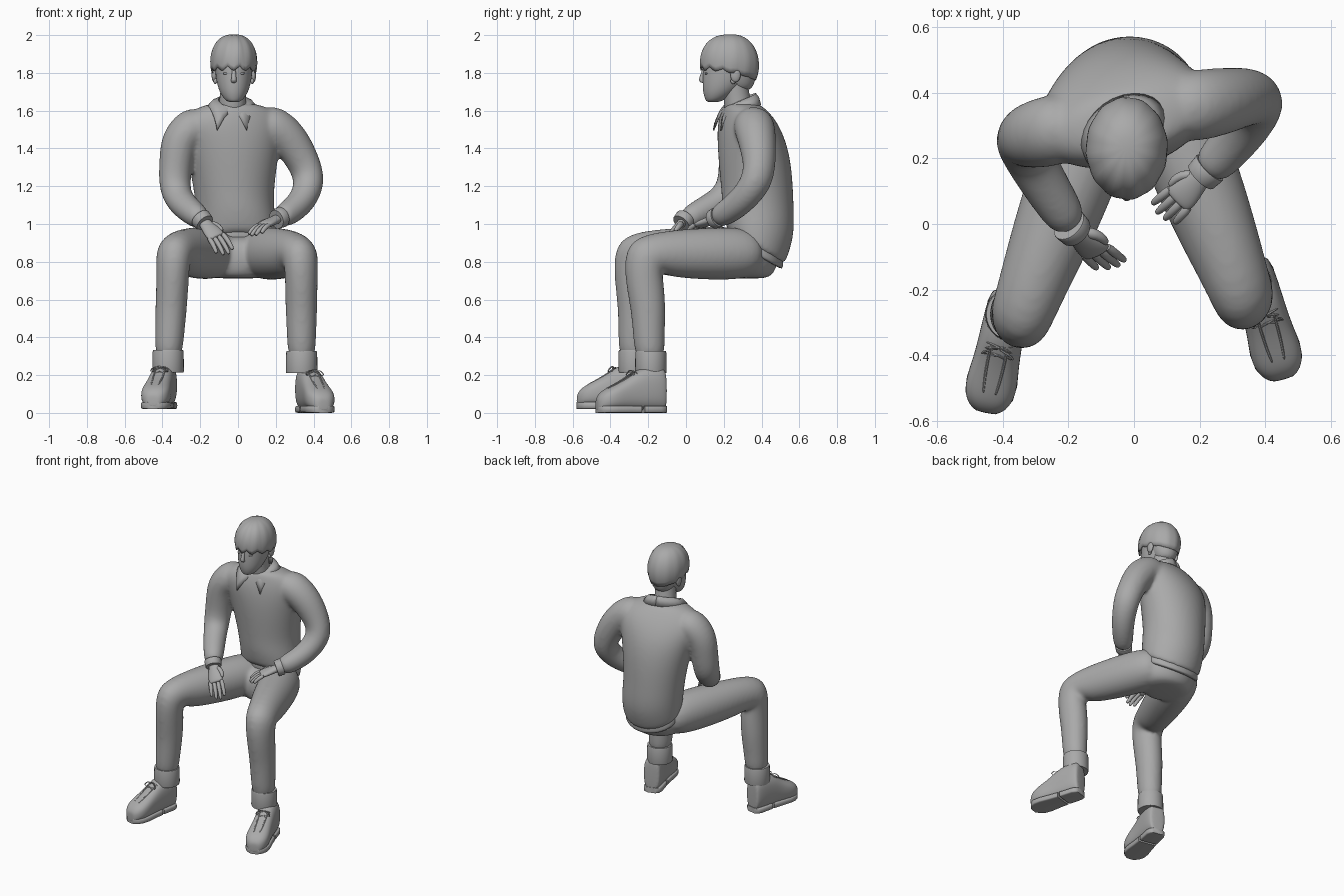
import bpy, bmesh, math
from mathutils import Vector as V

if "Cube" in bpy.data.objects:
    bpy.data.objects.remove(bpy.data.objects["Cube"])

clay = bpy.data.materials.new("plain grey")
clay.use_nodes = True
clay.diffuse_color = (0.4, 0.4, 0.4, 1)
clay.node_tree.nodes["Principled BSDF"].inputs["Base Color"].default_value = (0.4, 0.4, 0.4, 1)
X, Y, Z = V((1, 0, 0)), V((0, 1, 0)), V((0, 0, 1))


def finish(name, bm, sub=0, thick=0, angle=50):
    """Turn a bmesh into a smooth, coloured object."""
    bmesh.ops.recalc_face_normals(bm, faces=bm.faces)
    me = bpy.data.meshes.new(name)
    bm.to_mesh(me)
    bm.free()
    me.materials.append(clay)
    ob = bpy.data.objects.new(name, me)
    bpy.context.collection.objects.link(ob)
    if thick:
        m = ob.modifiers.new("thickness", 'SOLIDIFY')
        m.thickness, m.offset = thick, 0
    if sub:
        m = ob.modifiers.new("smooth", 'SUBSURF')
        m.levels = m.render_levels = sub
    bpy.ops.object.select_all(action='DESELECT')
    bpy.context.view_layer.objects.active = ob
    ob.select_set(True)
    bpy.ops.object.shade_smooth_by_angle(angle=math.radians(angle))
    return ob


def loft(name, secs, side=X, axis=None, n=16, sub=2, power=1.0):
    """Skin rings (centre, half width, half depth, yaw, tilt) along a path."""
    bm, rings = bmesh.new(), []
    pts = [V(s[0]) for s in secs]
    for i, s in enumerate(secs):
        a, b, yaw, tilt = (list(s[1:]) + [0, 0])[:4]
        t = axis or (pts[min(i + 1, len(pts) - 1)] - pts[max(i - 1, 0)]).normalized()
        u = (side - t * side.dot(t)).normalized()
        v = t.cross(u)
        u, v = u * math.cos(yaw) + v * math.sin(yaw), v * math.cos(yaw) - u * math.sin(yaw)
        ring = []
        for k in range(n):
            c, d = (math.copysign(abs(f(math.tau * k / n)) ** power, f(math.tau * k / n))
                    for f in (math.cos, math.sin))
            ring.append(bm.verts.new(pts[i] + u * a * c + v * b * d - t * (tilt * b * d)))
        rings.append(ring)
    for r, q in zip(rings, rings[1:]):
        for k in range(n):
            bm.faces.new((r[k], r[(k + 1) % n], q[(k + 1) % n], q[k]))
    bm.faces.new(rings[0])
    bm.faces.new(rings[-1])
    return finish(name, bm, sub)


def tube(name, pts, r, **kw):
    radii = r if isinstance(r, list) else [r] * len(pts)
    return loft(name, [(p, q, q) for p, q in zip(pts, radii)], **kw)


def fuse(name, parts):
    """Melt overlapping parts into one seamless garment."""
    bpy.ops.object.select_all(action='DESELECT')
    for ob in parts:
        ob.select_set(True)
    bpy.context.view_layer.objects.active = parts[0]
    bpy.ops.object.convert(target='MESH')
    bpy.ops.object.join()
    ob = bpy.context.view_layer.objects.active
    ob.name = name
    m = ob.modifiers.new("melt", 'REMESH')
    m.mode, m.voxel_size, m.use_smooth_shade = 'VOXEL', .011, True
    m = ob.modifiers.new("relax", 'SMOOTH')
    m.factor, m.iterations = .5, 12


def ball(name, c, r):
    bm = bmesh.new()
    bmesh.ops.create_uvsphere(bm, u_segments=20, v_segments=12, radius=1)
    for v in bm.verts:
        v.co = V(c) + V(v.co[k] * r[k] for k in range(3))
    return finish(name, bm)


def band(name, p, q, r0, r1, side=X):
    """Turned-up cuff with rounded rims."""
    p, q = V(p), V(q)
    prof = [(0, .86), (0, .97), (.08, 1), (.92, 1), (1, .97), (1, .86)]
    tube(name, [p.lerp(q, f) + (q - p) * .001 * i for i, (f, _) in enumerate(prof)],
         [(r0 + (r1 - r0) * f) * g for f, g in prof], axis=(q - p).normalized(), n=28, sub=0, side=side)


# Sweater body, leaning forward, right shoulder turned to the front
knit = [loft("sweater_body", [((0, .37, .87), .195, .145, 0, .6), ((0, .37, .885), .207, .157, 0, .6),
                              ((-.005, .385, 1.0), .212, .193, 0, .35), ((-.02, .38, 1.12), .208, .193, 0, .15),
                              ((-.025, .37, 1.28), .23, .196, .1), ((-.03, .35, 1.43), .26, .185, .18),
                              ((-.03, .325, 1.54), .29, .15, .25), ((-.025, .31, 1.605), .225, .112, .22),
                              ((-.03, .295, 1.645), .11, .088)], axis=Z, n=20)]
loft("shirt_hem", [((0, .375, .83), .19, .135, 0, .55), ((0, .375, .84), .197, .14, 0, .55),
                   ((0, .375, .96), .19, .15, 0, .5)], axis=Z, n=20)

# Sleeves, shirt cuffs and hands
ARMS = {
    "right": dict(path=[(-.17, .3, 1.52), (-.25, .285, 1.515), (-.315, .27, 1.44), (-.33, .262, 1.32),
                        (-.338, .248, 1.19), (-.305, .175, 1.115), (-.24, .07, 1.06), (-.185, -.015, 1.015)],
                  knuckle=(-.115, -.085, .935), tip=(-.062, -.13, .84), spread=V((.85, .3, .3)), thumb=1),
    "left": dict(path=[(.1, .35, 1.525), (.19, .36, 1.525), (.275, .375, 1.45), (.345, .39, 1.335),
                       (.385, .38, 1.225), (.345, .3, 1.125), (.275, .215, 1.06), (.215, .155, 1.03)],
                 knuckle=(.135, .075, .995), tip=(.082, .025, .94), spread=V((.7, -.72, 0)), thumb=-1),
}
for side, arm in ARMS.items():
    path, k, tip = [V(p) for p in arm["path"]], V(arm["knuckle"]), V(arm["tip"])
    sp, wrist = arm["spread"].normalized(), path[-1]
    knit.append(tube(side + "_sleeve", path, [.1, .114, .104, .09, .087, .078, .07, .06], side=Y + X * .3))
    d = (k - wrist).normalized()
    band(side + "_shirt_cuff", wrist - d * .025, wrist + d * .018, .056, .052, Y)
    loft(side + "_palm", [(wrist - d * .01, .032, .026), (wrist + d * .03, .036, .024),
                          (wrist.lerp(k, .7), .05, .023), (k, .05, .019), (k + d * .01, .04, .012)],
         side=sp, n=12)
    for i in range(4):
        off = sp * (i - 1.5) * .026
        length = (.9, 1.05, 1.0, .8)[i if arm["thumb"] < 0 else 3 - i]
        end = k + (tip - k) * length + off * 1.15
        mid = (k + off).lerp(end, .5) + Z * .01
        tube(side + "_finger_%d" % (i + 1), [k + off - d * .015, mid, end - (end - mid) * .15, end],
             [.016, .0145, .012, .007], side=sp, n=8, sub=1)
    base, out = wrist + d * .03, sp * arm["thumb"]
    tube(side + "_thumb", [base + out * .02, base + out * .045 + d * .025, base + out * .052 + d * .06,
                           base + out * .046 + d * .08], [.021, .018, .015, .008], n=8, sub=1)
fuse("sweater", knit)

# Trouser legs, turn-ups and boots
denim = [loft("trouser_seat", [((0, .31, .71), .1, .1), ((0, .315, .725), .18, .155), ((0, .32, .83), .215, .18),
                               ((0, .34, .95), .19, .16)], axis=Z)]
LEGS = {"right": ((-.345, -.285, .85), (-.37, -.275, .27), (-.375, -.205, .02), (-.45, -.565, .02)),
        "left": ((.335, -.228, .84), (.337, -.186, .265), (.352, -.11, 0), (.456, -.475, 0))}
for side, (knee, ankle, heel, toe) in LEGS.items():
    s = 1 if side == "left" else -1
    knee, ankle, heel, toe = V(knee), V(ankle), V(heel), V(toe)
    hip = V((s * .09, .4, .845))
    low = knee + V((0, .005, -.13))
    denim.append(loft(
        side + "_trouser_leg",
        [(hip, .12, .12), (hip.lerp(knee, .25), .14, .146), (hip.lerp(knee, .55), .13, .138),
         (hip.lerp(knee, .82) + Z * .003, .111, .123), (knee, .097, .131), (low, .088, .104),
         (low.lerp(ankle, .35) + Y * .012, .086, .095), (low.lerp(ankle, .7), .079, .085),
         (ankle, .072, .079)]))
    band(side + "_turn_up", ankle - Z * .055, ankle + Z * .062, .084, .082)

    fwd = (toe - heel).normalized()
    across = Z.cross(fwd)
    upper = [(0, .045, .2), (.012, .058, .23), (.06, .066, .24), (.15, .068, .222), (.215, .071, .175),
             (.275, .079, .142), (.32, .077, .12), (.352, .063, .1), (.372, .042, .075), (.378, .022, .055)]

    def at(dist, x, z):
        return heel + fwd * dist + across * x + Z * z

    loft(side + "_boot", [(at(p, 0, .012 + h / 2), w, h / 2) for p, w, h in upper],
         side=across, axis=fwd, power=.78, n=20)
    for label, part in (("heel", [(0, .035), (.012, .054), (.04, .063), (.13, .064)]),
                        ("sole", [(.145, .065), (.21, .07), (.28, .078), (.325, .074), (.355, .058), (.376, .03)])):
        loft(side + "_" + label, [(at(p, 0, .019), w, .019) for p, w in part],
             side=across, axis=fwd, power=.3, n=20, sub=0)
    # Tongue edges and crossed laces follow the instep
    for e in (-1, 1):
        tube(side + "_tongue_edge", [at(.17, e * .026, .218), at(.215, e * .026, .184), at(.275, e * .024, .149),
                                     at(.325, e * .018, .126)], .005, n=6, sub=1)
        for row in range(3):
            p, z = .165 + row * .024, .23 - row * .021
            tube(side + "_lace", [at(p, -e * .045, z - .025), at(p + .01, 0, z), at(p + .02, e * .045, z - .035)],
                 .005, n=6, sub=1)
        tube(side + "_bow_loop", [at(.18, 0, .222), at(.19, e * .035, .228), at(.205, e * .055, .195),
                                  at(.2, e * .03, .2)], .005, n=6, sub=1)
fuse("trousers", denim)

# Neck and head
CX = -.022
tube("neck", [(-.03, .285, 1.57), (-.028, .27, 1.66), (CX, .26, 1.73), (CX, .25, 1.82)],
     [.08, .071, .069, .07])
loft("head", [((CX, .142, 1.645), .024, .03), ((CX, .152, 1.655), .048, .05), ((CX, .178, 1.695), .076, .09),
              ((CX, .203, 1.745), .092, .118), ((CX, .22, 1.80), .1, .133), ((CX, .23, 1.86), .105, .14),
              ((CX, .235, 1.93), .09, .12), ((CX, .235, 1.96), .05, .07)], axis=Z)
loft("nose", [((CX, .095, 1.825), .010, .008), ((CX, .088, 1.79), .012, .012), ((CX, .08, 1.76), .016, .016),
              ((CX, .092, 1.746), .014, .012)], axis=Z, n=10)
ball("upper_lip", (CX, .1, 1.714), (.026, .010, .006))
ball("lower_lip", (CX, .103, 1.703), (.021, .010, .007))
ball("chin", (CX, .128, 1.67), (.03, .026, .02))
for e, side in ((-1, "right"), (1, "left")):
    ball(side + "_eye", (CX + e * .04, .109, 1.797), (.018, .010, .007))
    ball(side + "_ear", (CX + e * .104, .262, 1.79), (.014, .027, .04))
    ball(side + "_ear_lobe", (CX + e * .098, .25, 1.757), (.01, .014, .016))

# Bowl-cut hair: a dome whose lower edge is jagged and drops to the nape
bm = bmesh.new()
rows, cols, grid = 12, 48, []
for r in range(1, rows + 1):
    ring = []
    for c in range(cols):
        a = math.tau * c / cols
        back = .5 + .5 * math.sin(a)
        f = r / rows
        edge = 1.812 - .05 * back ** 2 + (0, .012, .026, .008)[c % 4] * (1 - back)
        ang = f * math.pi * .56
        rad = math.sin(ang) ** .88 * (1 - .14 * f ** 6 * back)
        z = 2.0 - (2.0 - edge) * ((1 - math.cos(ang)) / (1 - math.cos(math.pi * .56))) ** 1.1
        rad *= 1 + .012 * math.sin(c * math.pi / 2) * f
        ring.append(bm.verts.new((CX + .124 * rad * math.cos(a), .234 + .156 * rad * math.sin(a), z)))
    grid.append(ring)
crown = bm.verts.new((CX, .234, 2.0))
for c in range(cols):
    d = (c + 1) % cols
    bm.faces.new((crown, grid[0][c], grid[0][d]))
    for p, q in zip(grid, grid[1:]):
        bm.faces.new((p[c], q[c], q[d], p[d]))
finish("hair", bm, thick=.008)
loft("nape_hair", [((CX, .29, 1.705), .045, .05), ((CX, .285, 1.74), .074, .078), ((CX, .275, 1.80), .095, .103),
                   ((CX, .26, 1.86), .105, .115)], axis=Z)

# Shirt collar: two folded wings ending in pointed tips
for e, side in ((-1, "right"), (1, "left")):
    bm, cols, steps = bmesh.new(), [], 12
    for i in range(steps + 1):
        f = i / steps
        a = f * math.pi * .97
        sx, cy = e * math.sin(a), math.cos(a)
        drop = max(0, f - .6) / .4
        top = V((-.03 + .076 * sx, .285 + .084 * cy, 1.69 - .09 * f ** 1.5))
        low = V((-.032 + .128 * sx + e * .066 * drop ** 2, .285 + .105 * cy - .015 * drop, 1.63 - .015 * f - .12 * drop ** 1.5))
        for p in (top, low):
            p.y += .25 * (p.x + .03)
        cols.append([bm.verts.new(p) for p in (top - Z * .05, top, top.lerp(low, .5) + Z * .012, low)])
    for p, q in zip(cols, cols[1:]):
        for k in range(3):
            bm.faces.new((p[k], p[k + 1], q[k + 1], q[k]))
    finish(side + "_collar", bm, thick=.008, angle=40)
